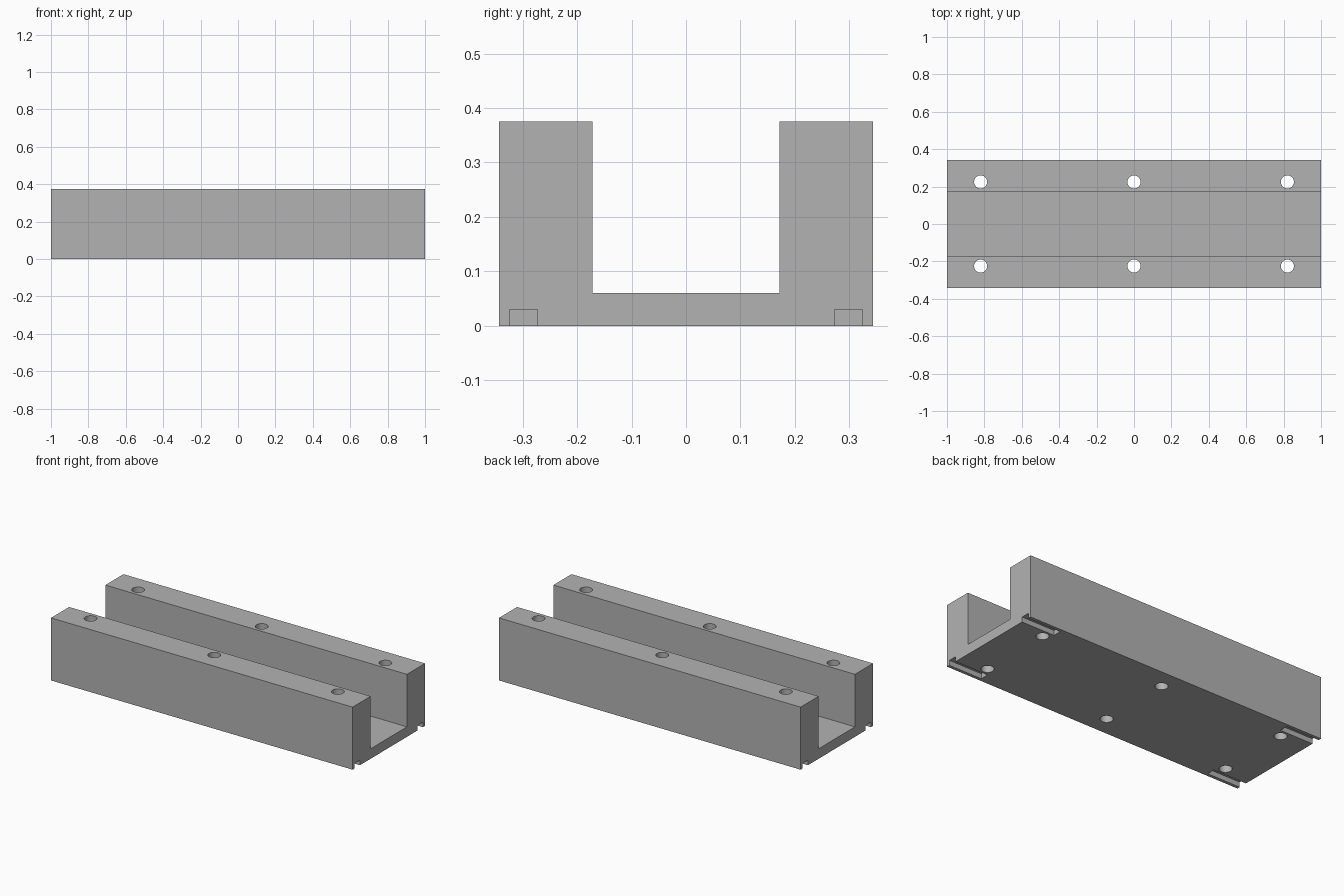
import bpy, bmesh
from mathutils import Matrix, Vector

cube = bpy.data.objects.get("Cube")
if cube:
    bpy.data.objects.remove(cube, do_unlink=True)

HALF_W, INNER, HEIGHT, FLOOR = 0.343, 0.172, 0.375, 0.06

grey = bpy.data.materials.new("plain grey")
grey.use_nodes = True
grey.diffuse_color = (0.45, 0.45, 0.45, 1)
grey.node_tree.nodes["Principled BSDF"].inputs["Base Color"].default_value = grey.diffuse_color


def make_object(name, bm):
    bmesh.ops.recalc_face_normals(bm, faces=bm.faces)
    mesh = bpy.data.meshes.new(name)
    bm.to_mesh(mesh)
    bm.free()
    mesh.materials.append(grey)
    obj = bpy.data.objects.new(name, mesh)
    bpy.context.collection.objects.link(obj)
    return obj


# U-shaped channel: end profile extruded along x
half = [(HALF_W, 0), (HALF_W, HEIGHT), (INNER, HEIGHT), (INNER, FLOOR)]
profile = half + [(-y, z) for y, z in reversed(half)]
bm = bmesh.new()
end = bm.faces.new([bm.verts.new((-1, y, z)) for y, z in profile])
grown = bmesh.ops.extrude_face_region(bm, geom=[end], use_keep_orig=True)["geom"]
bmesh.ops.translate(bm, vec=(2, 0, 0),
                    verts=[v for v in grown if isinstance(v, bmesh.types.BMVert)])
channel = make_object("channel_body", bm)

# Cutters: bolt holes through both walls, and short slots under each corner
bm = bmesh.new()
for side in (-1, 1):
    for x in (-0.82, 0, 0.82):
        bmesh.ops.create_cone(bm, cap_ends=True, segments=32, radius1=0.035,
                              radius2=0.035, depth=1,
                              matrix=Matrix.Translation((x, side * 0.225, 0.2)))
    for x in (-0.94, 0.94):
        place = Matrix.Translation((x, side * 0.2985, -0.02))
        bmesh.ops.create_cube(bm, size=1,
                              matrix=place @ Matrix.Diagonal((0.32, 0.051, 0.1, 1)))
cutter = make_object("hole_and_slot_cutter", bm)
cutter.hide_render = True

# Cut, then drop the helper
cut = channel.modifiers.new("holes and slots", "BOOLEAN")
cut.operation = "DIFFERENCE"
cut.solver = "EXACT"
cut.object = cutter
bpy.context.view_layer.objects.active = channel
channel.select_set(True)
bpy.ops.object.modifier_apply(modifier=cut.name)
bpy.data.objects.remove(cutter, do_unlink=True)
bpy.ops.object.shade_smooth_by_angle()
